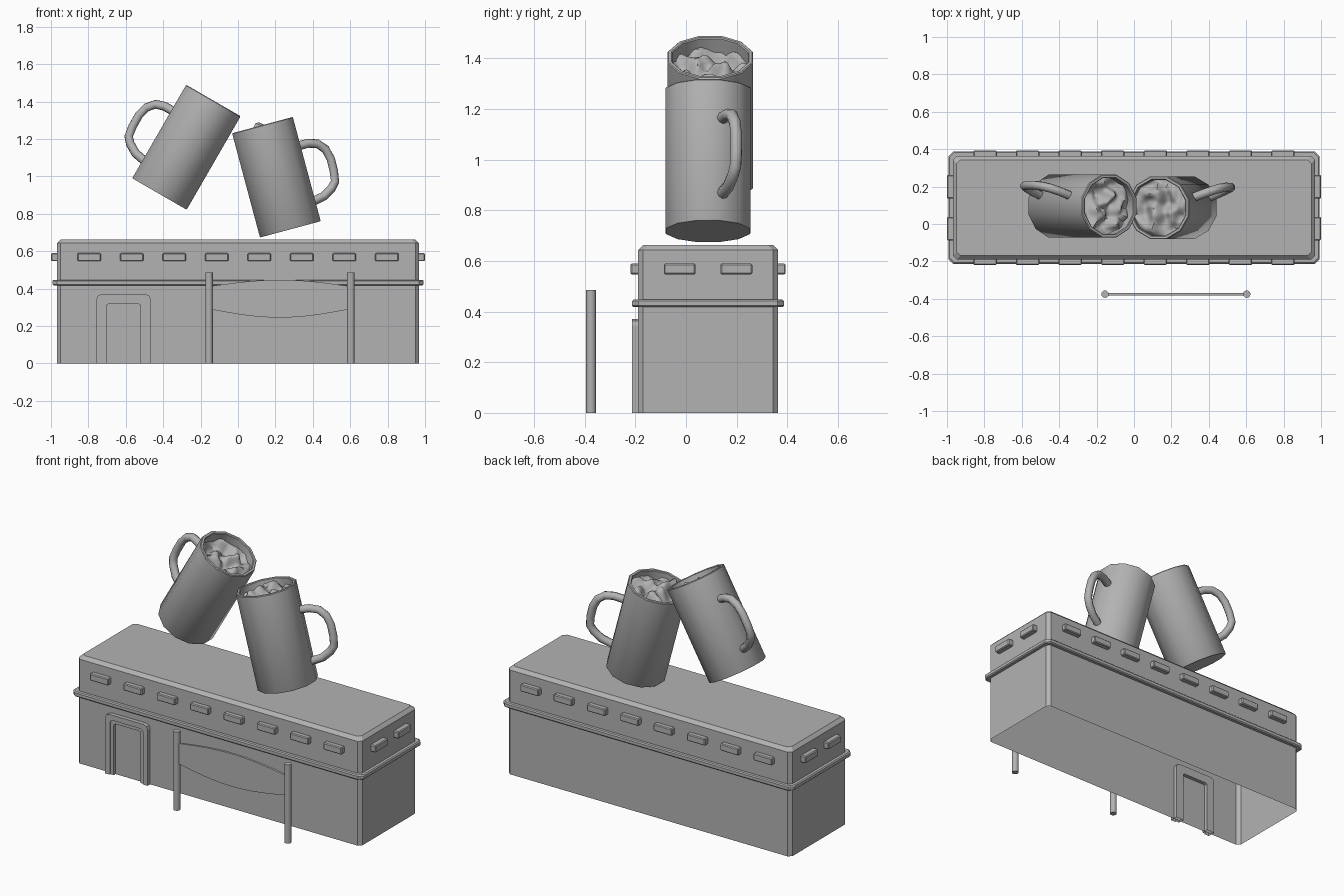
import bpy, bmesh
from math import sin, cos, pi, radians
from mathutils import Matrix, Vector, noise

if "Cube" in bpy.data.objects:
    bpy.data.objects.remove(bpy.data.objects["Cube"])

CY = 0.087            # building centre in y
HX, HY = 0.968, 0.276  # building half sizes

# single dark grey for every part
grey = bpy.data.materials.new("dark_grey")
grey.diffuse_color = (0.45, 0.45, 0.45, 1)
grey.use_nodes = True
grey.node_tree.nodes["Principled BSDF"].inputs["Base Color"].default_value = grey.diffuse_color


def finish(name, bm, smooth=None, mat=None):
    bmesh.ops.remove_doubles(bm, verts=bm.verts, dist=1e-5)
    bmesh.ops.recalc_face_normals(bm, faces=bm.faces)
    me = bpy.data.meshes.new(name)
    bm.to_mesh(me)
    bm.free()
    me.materials.append(grey)
    ob = bpy.data.objects.new(name, me)
    bpy.context.collection.objects.link(ob)
    if mat is not None:
        ob.matrix_world = mat
    if smooth:
        bpy.ops.object.select_all(action='DESELECT')
        ob.select_set(True)
        bpy.context.view_layer.objects.active = ob
        bpy.ops.object.shade_smooth_by_angle(angle=radians(smooth))
    return ob


def bridge(bm, rings, closed=True, loop=False):
    """Skin successive rings of points; loop joins last ring to first."""
    vs = [[bm.verts.new(p) for p in r] for r in rings]
    n = len(vs[0])
    for i in range(len(vs) if loop else len(vs) - 1):
        a, b = vs[i], vs[(i + 1) % len(vs)]
        for j in range(n if closed else n - 1):
            k = (j + 1) % n
            bm.faces.new((a[j], a[k], b[k], b[j]))
    return vs


def chamfer_rect(grow, z, c=0.02):
    x, y = HX + grow, HY + grow
    pts = [(x, y - c), (x - c, y), (-x + c, y), (-x, y - c),
           (-x, -y + c), (-x + c, -y), (x - c, -y), (x, -y + c)]
    return [(px, py + CY, z) for px, py in pts]


# building shell, open underneath
bm = bmesh.new()
v = bridge(bm, [chamfer_rect(0, 0), chamfer_rect(0, 0.43),
                chamfer_rect(0, 0.643), chamfer_rect(-0.02, 0.663)])
bm.faces.new(v[-1])
finish("building_body", bm)

# belt moulding around the wall
bm = bmesh.new()
bridge(bm, [chamfer_rect(g, z, 0.025) for g, z in
            [(-0.003, 0.417), (0.018, 0.417), (0.024, 0.423),
             (0.024, 0.441), (0.018, 0.447), (-0.003, 0.447)]], loop=True)
finish("belt_moulding", bm)


# row of small bevelled blocks under the roof
def block(name, x, y, sx, sy):
    b = bmesh.new()
    bmesh.ops.create_cube(b, size=1, matrix=Matrix.Translation((x, y, 0.568))
                          @ Matrix.Diagonal((sx, sy, 0.043, 1)))
    bmesh.ops.bevel(b, geom=b.edges[:], offset=0.005, segments=1, affect='EDGES')
    finish(name, b)


for side in (-1, 1):
    for i in range(8):
        block("long_side_block", (i - 3.5) * 0.2275,
              CY + side * (HY + 0.012), 0.125, 0.036)
    for dy in (-0.112, 0.112):
        block("short_side_block", side * (HX + 0.013), CY + dy, 0.038, 0.125)


# door frame: section swept around a chamfered arch
def arch(inset, y):
    w, h, c = 0.145 - inset, 0.371 - inset, 0.027 - inset * 0.25
    pts = [(-w, 0), (-w, h - c), (-w + c * 0.3, h - c * 0.3), (-w + c, h),
           (w - c, h), (w - c * 0.3, h - c * 0.3), (w, h - c), (w, 0)]
    return [(-0.612 + x, y, z) for x, z in pts]


bm = bmesh.new()
bridge(bm, [arch(i, y) for i, y in [(0, -0.165), (0, -0.214), (0.032, -0.214),
                                   (0.032, -0.206), (0.053, -0.206), (0.053, -0.165)]],
       closed=False, loop=True)
finish("door_frame", bm)

# banner poles
for x in (-0.155, 0.603):
    bm = bmesh.new()
    bmesh.ops.create_cone(bm, cap_ends=True, segments=12, radius1=0.02, radius2=0.02,
                          depth=0.486, matrix=Matrix.Translation((x, -0.375, 0.243)))
    finish("banner_pole", bm, 40)

# curved banner between the poles
rings = []
for i in range(17):
    t = i / 16
    x, s = -0.15 + 0.747 * t, sin(pi * t)
    top, low = 0.412 + 0.035 * s, 0.29 - 0.045 * s
    rings.append([(x, -0.382, low), (x, -0.382, top), (x, -0.368, top), (x, -0.368, low)])
bm = bmesh.new()
v = bridge(bm, rings)
bm.faces.new(v[0])
bm.faces.new(v[-1])
finish("banner", bm, 40)


def circle(r, z, n=12):
    return [(r * cos(2 * pi * (i + .5) / n), r * sin(2 * pi * (i + .5) / n), z)
            for i in range(n)]


def mug(label, base, tilt, azimuth, seed, level):
    mat = Matrix.Translation(base) @ Matrix.Rotation(radians(tilt), 4, 'Y')
    R, H = 0.174, 0.577
    # hollow glass body
    b = bmesh.new()
    v = bridge(b, [circle(R - .003, 0), circle(R, 0.004), circle(R, H - 0.004),
                   circle(R - 0.004, H), circle(R - 0.016, H),
                   circle(R - 0.02, H - 0.004), circle(R - 0.02, 0.4)])
    b.faces.new(v[0])
    finish(label + "_mug", b, 40, mat)
    # bumpy foam
    b = bmesh.new()
    n, m = 36, 12
    rr = []
    for k in range(1, m + 1):
        ring = []
        for x, y, z in circle(1, 0, n):
            a = Vector((x, y, 0)) * (R - 0.019) * k / m
            bump = noise.noise(Vector((a.x * 17, a.y * 17, seed)))
            fade = min(1, (m - k) / 3 + 0.5)
            ring.append((a.x * 0.985, a.y * 0.985, H + level + 0.085 * bump * fade))
        rr.append(ring)
    v = bridge(b, rr)
    b.faces.new(v[0])
    finish(label + "_foam", b, 60, mat)
    # tube handle
    path = [(.15, .42), (.21, .42), (.258, .405), (.292, .365), (.306, .31),
            (.305, .24), (.297, .185), (.27, .155), (.22, .125), (.15, .112)]
    cu = bpy.data.curves.new(label + "_handle", 'CURVE')
    cu.dimensions = '3D'
    cu.bevel_depth = 0.024
    cu.bevel_resolution = 2
    cu.materials.append(grey)
    sp = cu.splines.new('POLY')
    sp.points.add(len(path) - 1)
    for p, (r, z) in zip(sp.points, path):
        p.co = (r / 0.94 * cos(radians(azimuth)), r / 0.94 * sin(radians(azimuth)), z, 1)
    ob = bpy.data.objects.new(label + "_handle", cu)
    bpy.context.collection.objects.link(ob)
    ob.matrix_world = mat
    bpy.ops.object.select_all(action='DESELECT')
    ob.select_set(True)
    bpy.context.view_layer.objects.active = ob
    bpy.ops.object.convert(target='MESH')
    bpy.ops.object.shade_smooth_by_angle(angle=radians(50))


mug("left", (-0.42, 0.096, 0.906), 30, 160, 3.7, -0.055)
mug("right", (0.28, 0.087, 0.717), -15, 20, 8.3, -0.038)
